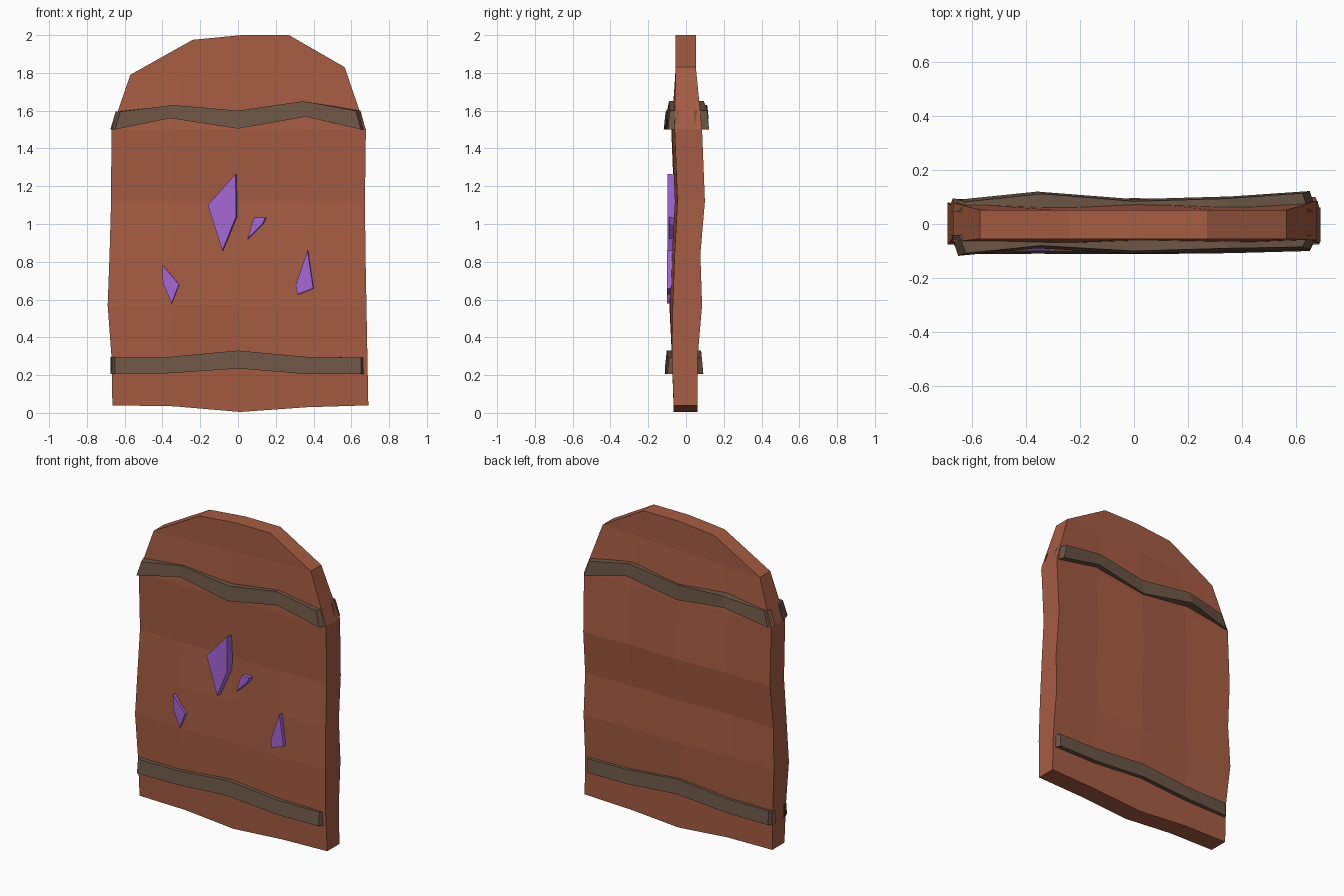
import bpy
import bmesh

default = bpy.data.objects.get("Cube")
if default:
    bpy.data.objects.remove(default, do_unlink=True)


def material(name, rgb):
    m = bpy.data.materials.new(name)
    m.use_nodes = True
    m.diffuse_color = (*rgb, 1)
    m.node_tree.nodes["Principled BSDF"].inputs["Base Color"].default_value = (*rgb, 1)
    return m


WOOD = material("red brown wood", (0.38, 0.107, 0.055))
STRAP = material("grey brown strap", (0.15, 0.092, 0.06))
CRYSTAL = material("purple crystal", (0.38, 0.135, 0.68))


def finish(name, bm, mat):
    bmesh.ops.remove_doubles(bm, verts=bm.verts, dist=0.0005)
    bmesh.ops.dissolve_degenerate(bm, edges=bm.edges, dist=0.0005)
    bmesh.ops.recalc_face_normals(bm, faces=bm.faces)
    mesh = bpy.data.meshes.new(name)
    bm.to_mesh(mesh)
    bm.free()
    mesh.materials.append(mat)
    ob = bpy.data.objects.new(name, mesh)
    bpy.context.collection.objects.link(ob)
    return ob


def sheet(bm, rows):
    """Grid of quads through rows of points."""
    grid = [[bm.verts.new(p) for p in row] for row in rows]
    for a, b in zip(grid, grid[1:]):
        for i in range(len(a) - 1):
            bm.faces.new((a[i], a[i + 1], b[i + 1], b[i]))
    return grid


# Warped wooden slab: left edge, right edge, height, front and back depth per row
COLS = (0, 0.24, 0.5, 0.76, 1)
ROWS = [
    (-0.665, 0.69, 0.04, -0.065, 0.06),
    (-0.67, 0.685, 0.30, -0.075, 0.062),
    (-0.69, 0.68, 0.57, -0.08, 0.075),
    (-0.68, 0.675, 0.84, -0.07, 0.066),
    (-0.672, 0.672, 1.12, -0.055, 0.09),
    (-0.67, 0.677, 1.50, -0.07, 0.075),
    (-0.57, 0.565, 1.81, -0.055, 0.052),
]
SAG = (0, -0.005, -0.035, -0.01, 0)
WAVE = (0.004, -0.008, 0.006, -0.004, 0.01)
ARCH = [(-0.57, 1.79), (-0.24, 1.975), (0.02, 2.0), (0.27, 2.0), (0.565, 1.83)]


def slab_rows(side):
    rows = []
    for r, (left, right, z, front, back) in enumerate(ROWS):
        row = []
        for c, t in enumerate(COLS):
            x = left + (right - left) * t
            h = z + (SAG[c] if r == 0 else 0)
            if r == len(ROWS) - 1:
                h = 1.79 + 0.04 * t
            warp = WAVE[c] if 1 < r < 6 else 0
            row.append((x, (back if side else front) + warp, h))
        rows.append(row)
    y = 0.052 if side else -0.055
    rows.append([(x, y, z) for x, z in ARCH])
    return rows


def rim(g):
    return g[0] + [r[-1] for r in g[1:-1]] + g[-1][::-1] + [r[0] for r in g[-2:0:-1]]


bm = bmesh.new()
f, b = (rim(sheet(bm, slab_rows(side))) for side in (0, 1))
for i in range(len(f)):
    j = (i + 1) % len(f)
    bm.faces.new((f[i], f[j], b[j], b[i]))
finish("wooden_slab", bm, WOOD)


# Straps across both faces, with slanted ends
def strap(name, tops, bottoms, outer, inner, top_half, bottom_half):
    bm = bmesh.new()
    rings = []
    for i, u in enumerate((-1, -0.53, 0, 0.53, 1)):
        end = 0.025 if i in (0, 4) else 0
        xt, xb = u * top_half, u * bottom_half
        xt_out, xb_out = u * (top_half - end), u * (bottom_half - end)
        lean = 0.01 if outer[i] < 0 else -0.008
        pts = [(xb, inner, bottoms[i]), (xb_out, outer[i], bottoms[i]),
               (xt_out, outer[i] + lean, tops[i]), (xt, inner, tops[i])]
        rings.append([bm.verts.new(p) for p in pts])
    for p, q in zip(rings, rings[1:]):
        for k in range(4):
            m = (k + 1) % 4
            bm.faces.new((p[k], p[m], q[m], q[k]))
    bm.faces.new(rings[0])
    bm.faces.new(rings[-1])
    finish(name, bm, STRAP)


UP = ((1.595, 1.63, 1.6, 1.65, 1.6), (1.5, 1.56, 1.505, 1.568, 1.5))
LOW = ((0.297, 0.297, 0.33, 0.297, 0.293), (0.207, 0.21, 0.235, 0.206, 0.205))
strap("upper_front_strap", *UP, (-0.118, -0.09, -0.11, -0.1, -0.095), -0.04, 0.648, 0.676)
strap("upper_back_strap", *UP, (0.09, 0.12, 0.092, 0.102, 0.122), 0.045, 0.648, 0.676)
strap("lower_front_strap", *LOW, (-0.112, -0.11, -0.112, -0.108, -0.1), -0.05, 0.676, 0.676)
strap("lower_back_strap", *LOW, (0.085, 0.09, 0.088, 0.09, 0.092), 0.045, 0.676, 0.676)


# Crystal shards set into the front face
def shard(name, outline, tip=-0.1):
    bm = bmesh.new()
    front = [bm.verts.new((x, tip, z)) for x, z in outline]
    back = [bm.verts.new((x + 0.006, -0.045, z - 0.004)) for x, z in outline]
    bm.faces.new(front)
    bm.faces.new(back[::-1])
    for i in range(len(front)):
        j = (i + 1) % len(front)
        bm.faces.new((front[i], front[j], back[j], back[i]))
    finish(name, bm, CRYSTAL)


shard("large_shard", [(-0.16, 1.1), (-0.013, 1.265), (-0.01, 1.04), (-0.083, 0.86)], -0.097)
shard("tiny_shard", [(0.085, 1.035), (0.145, 1.035), (0.128, 1.0), (0.05, 0.922)], -0.09)
shard("right_shard", [(-0.4, 0.785), (-0.313, 0.68), (-0.352, 0.58), (-0.398, 0.69)])
shard("left_shard", [(0.368, 0.86), (0.398, 0.66), (0.315, 0.627), (0.305, 0.675)])
